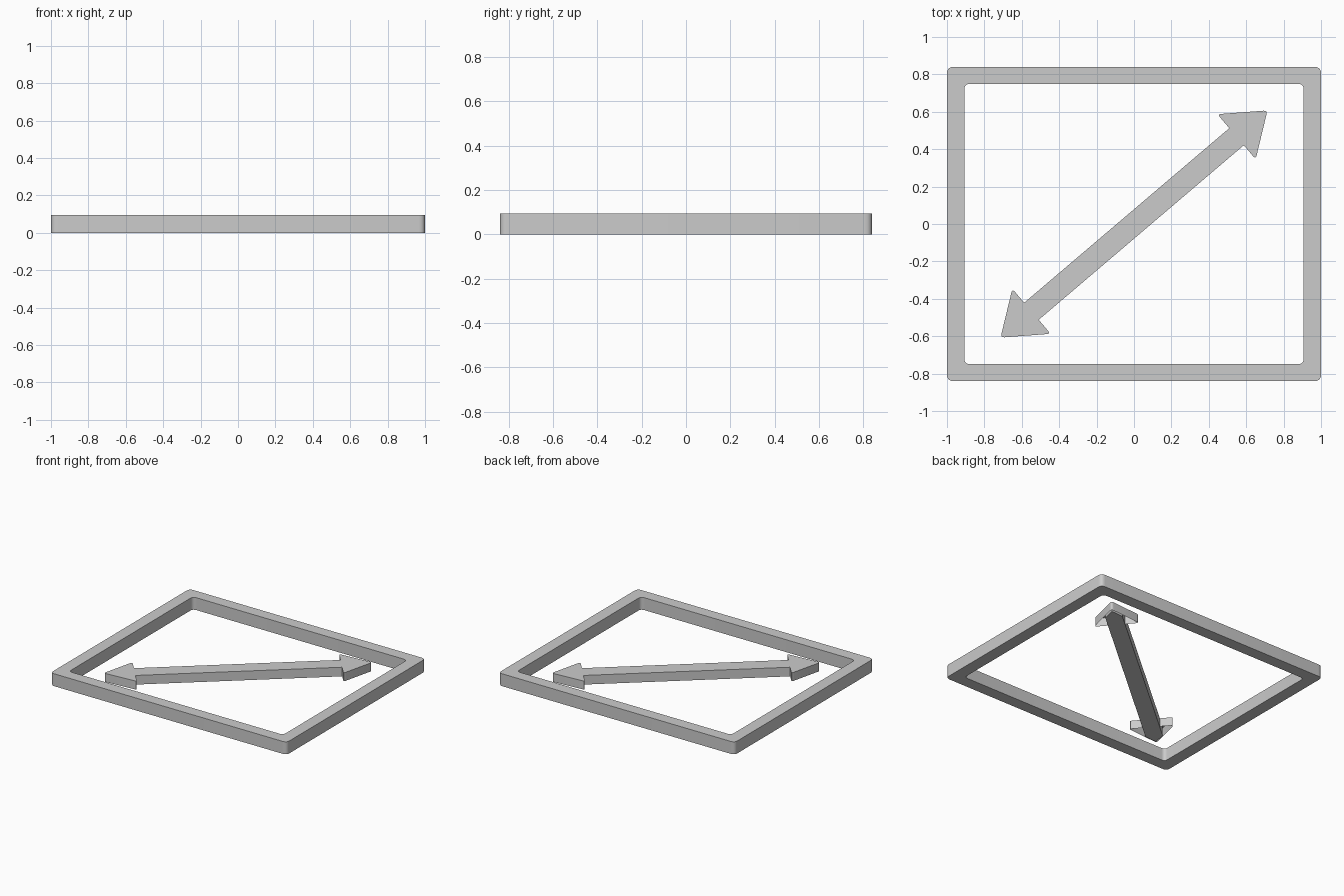
import bpy, bmesh, math
from mathutils import Vector, Matrix

if "Cube" in bpy.data.objects:
    bpy.data.objects.remove(bpy.data.objects["Cube"])


def rounded(points, r, steps=5):
    """Round the corners of a closed 2D outline."""
    pts = [Vector(p) for p in points]
    out = []
    for i, p in enumerate(pts):
        a = p + (pts[i - 1] - p).normalized() * r
        b = p + (pts[(i + 1) % len(pts)] - p).normalized() * r
        for k in range(steps + 1):
            t = k / steps
            out.append(a * (1 - t) ** 2 + p * 2 * t * (1 - t) + b * t * t)
    return out


def finish(name, bm, angle=0.0):
    mesh = bpy.data.meshes.new(name)
    bm.to_mesh(mesh)
    bm.free()
    ob = bpy.data.objects.new(name, mesh)
    ob.matrix_world = Matrix.Rotation(angle, 4, 'Z')
    bpy.context.collection.objects.link(ob)
    bpy.ops.object.select_all(action='DESELECT')
    ob.select_set(True)
    bpy.context.view_layer.objects.active = ob
    bpy.ops.object.shade_smooth_by_angle(angle=math.radians(30))
    return ob


def ring(bm, outline, z):
    return [bm.verts.new((p.x, p.y, z)) for p in outline]


def bridge(bm, a, b):
    n = len(a)
    for i in range(n):
        j = (i + 1) % n
        bm.faces.new((a[i], a[j], b[j], b[i]))


def prism(name, outline, z0, z1, angle, bottom=True):
    bm = bmesh.new()
    low, high = ring(bm, outline, z0), ring(bm, outline, z1)
    bridge(bm, low, high)
    bm.faces.new(high)
    if bottom:
        bm.faces.new(low[::-1])
    return finish(name, bm, angle)


def rectangle(x, y, r):
    return rounded([(-x, -y), (x, -y), (x, y), (-x, y)], r)


# Rectangular border
H = 0.095
outer, inner = rectangle(1.0, 0.84, 0.035), rectangle(0.907, 0.749, 0.03)
bm = bmesh.new()
o0, o1 = ring(bm, outer, 0), ring(bm, outer, H)
i0, i1 = ring(bm, inner, 0), ring(bm, inner, H)
for a, b in ((o0, o1), (o1, i1), (i1, i0), (i0, o0)):
    bridge(bm, a, b)
finish("border_frame", bm)

# Diagonal shaft, pointed where it runs into the heads
ANGLE = math.atan2(0.60, 0.705)
half = [(0.838, -0.06), (0.918, 0), (0.838, 0.06)]
shaft = [Vector(p) for p in half] + [-Vector(p) for p in half]
prism("arrow_shaft", shaft, 0.01, 0.08, ANGLE)

# Arrow heads, open underneath around the shaft
head = rounded([(0.72, -0.158), (0.937, 0), (0.72, 0.158)], 0.022)
for name, turn in (("arrow_head_right", 0), ("arrow_head_left", math.pi)):
    prism(name, head, 0.015, 0.08, ANGLE + turn, bottom=False)
